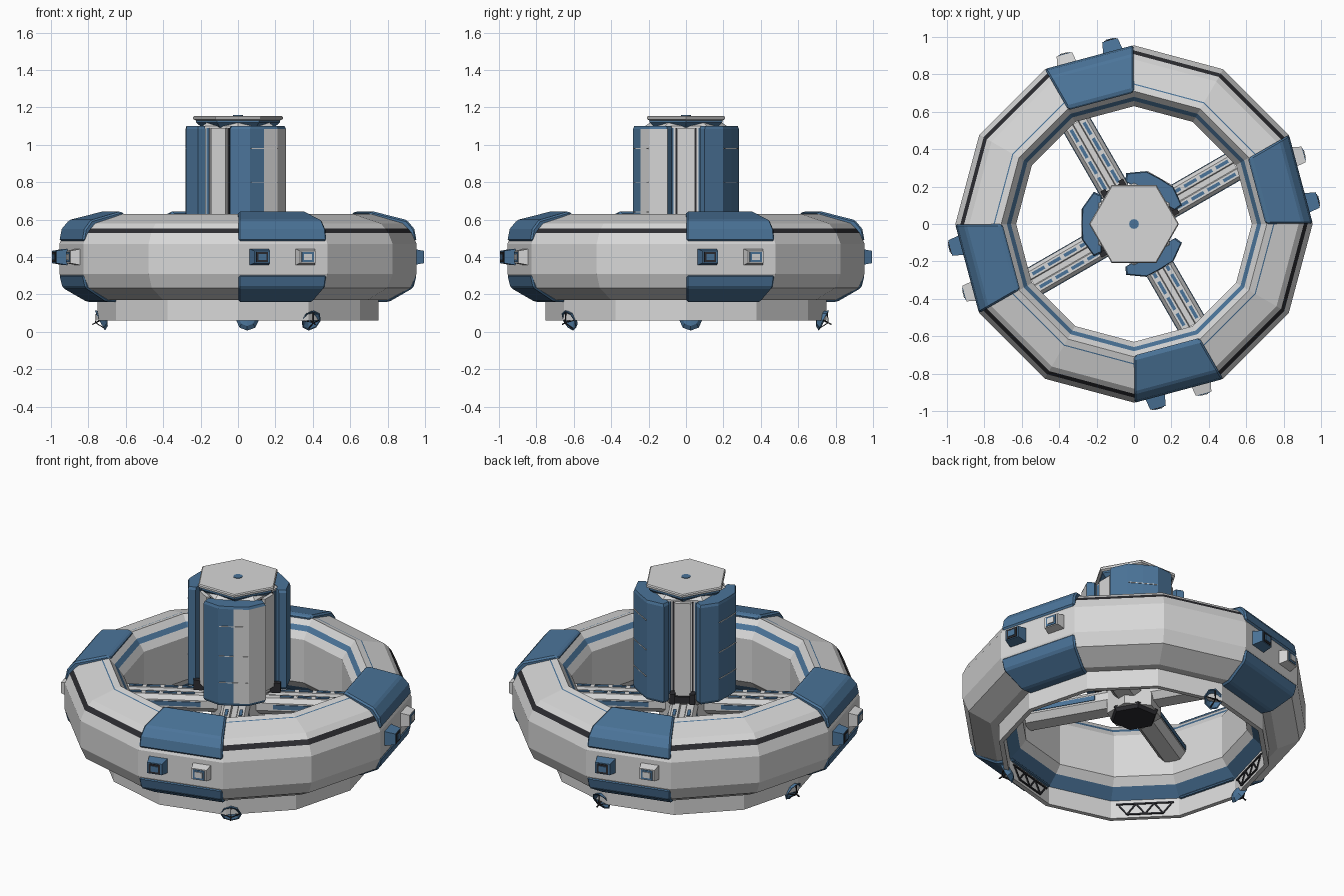
import bpy, bmesh, math
from mathutils import Matrix, Vector

if "Cube" in bpy.data.objects:
    bpy.data.objects.remove(bpy.data.objects["Cube"])


def material(name, rgb):
    m = bpy.data.materials.new(name)
    m.diffuse_color = (*rgb, 1)
    m.use_nodes = True
    m.node_tree.nodes["Principled BSDF"].inputs["Base Color"].default_value = m.diffuse_color
    return m


MATS = [material("light_grey", (0.68, 0.68, 0.68)),
        material("steel_blue", (0.07, 0.175, 0.32)),
        material("charcoal", (0.025, 0.025, 0.03))]
L, B, D = 0, 1, 2


def finish(name, bm, mat=None, angle=0, bevel=0):
    """Turn a bmesh into an object, rotated about z by angle (degrees)."""
    bmesh.ops.recalc_face_normals(bm, faces=bm.faces)
    if mat is not None:
        for f in bm.faces:
            f.material_index = mat
    bm.transform(Matrix.Rotation(math.radians(angle), 4, 'Z'))
    me = bpy.data.meshes.new(name)
    bm.to_mesh(me)
    bm.free()
    for m in MATS:
        me.materials.append(m)
    ob = bpy.data.objects.new(name, me)
    bpy.context.collection.objects.link(ob)
    if bevel:
        b = ob.modifiers.new("bevel", 'BEVEL')
        b.width, b.segments = bevel, 1
    return ob


def loft(bm, sections):
    """Skin matching closed loops of points and cap both ends."""
    loops = [[bm.verts.new(p) for p in s] for s in sections]
    n = len(loops[0])
    for a, b in zip(loops, loops[1:]):
        for i in range(n):
            j = (i + 1) % n
            bm.faces.new((a[i], a[j], b[j], b[i]))
    bm.faces.new(loops[0])
    bm.faces.new(loops[-1])


def box(name, x, y, z, mat, angle=0, taper=0.0, bevel=0):
    """Box from (lo, hi) ranges; x is radial, y tangential; taper shrinks the outer end."""
    bm = bmesh.new()
    secs = []
    for xx, s in ((x[0], 0), (x[1], taper)):
        secs.append([(xx, y[0] + s, z[0] + s), (xx, y[1] - s, z[0] + s),
                     (xx, y[1] - s, z[1] - s), (xx, y[0] + s, z[1] - s)])
    loft(bm, secs)
    return finish(name, bm, mat, angle, bevel)


def hexagon(name, levels, mat, angle=0, sides=6):
    """Stack of regular polygons given as (radius, z)."""
    bm = bmesh.new()
    loft(bm, [[(r * math.cos(2 * math.pi * i / sides), r * math.sin(2 * math.pi * i / sides), z)
               for i in range(sides)] for r, z in levels])
    return finish(name, bm, mat, angle)


def bar(name, p, q, w, mat, angle):
    """Thin square bar between two points."""
    p, q = Vector(p), Vector(q)
    d = q - p
    bm = bmesh.new()
    bmesh.ops.create_cube(bm, size=1, matrix=Matrix.Translation((p + q) / 2)
                          @ d.to_track_quat('Z', 'Y').to_matrix().to_4x4()
                          @ Matrix.Diagonal((w, w, d.length, 1)))
    return finish(name, bm, mat, angle)


# Twelve-sided habitat ring with lower skirt: (radius, z, colour of the face to the next point)
RING = [(0.955, 0.31, L), (0.955, 0.47, L), (0.928, 0.528, D), (0.908, 0.553, L), (0.88, 0.58, L),
        (0.751, 0.618, B), (0.745, 0.62, L), (0.71, 0.63, L), (0.68, 0.595, B), (0.658, 0.57, L),
        (0.63, 0.53, L), (0.63, 0.27, L), (0.665, 0.225, B), (0.725, 0.17, L), (0.725, 0.06, L),
        (0.752, 0.06, L), (0.752, 0.17, L), (0.80, 0.17, L), (0.922, 0.235, L)]
bm = bmesh.new()
rows = []
for k in range(12):
    a = math.radians(30 * k)
    rows.append([bm.verts.new((r * math.cos(a), r * math.sin(a), z)) for r, z, _ in RING])
for k in range(12):
    p, q = rows[k], rows[(k + 1) % 12]
    for i in range(len(RING)):
        j = (i + 1) % len(RING)
        bm.faces.new((p[i], q[i], q[j], p[j])).material_index = RING[i][2]
finish("habitat_ring", bm)

# Raised armour plates over four of the ring segments, above and below
UPPER = [(0.958, 0.485), (0.945, 0.55), (0.905, 0.598), (0.72, 0.645), (0.695, 0.625),
         (0.74, 0.60), (0.90, 0.54), (0.92, 0.485)]
LOWER = [(0.958, 0.305), (0.94, 0.235), (0.81, 0.16), (0.70, 0.16), (0.73, 0.19),
         (0.80, 0.19), (0.90, 0.25), (0.93, 0.305)]
for k in range(4):
    mid = 15 + 90 * k
    for name, prof in (("upper_ring_plate", UPPER), ("lower_ring_plate", LOWER)):
        bm = bmesh.new()
        loft(bm, [[(r * math.cos(s), r * math.sin(s), z) for r, z in prof]
                  for s in (math.radians(-14.9), math.radians(14.9))])
        finish(name, bm, B, mid, 0.01)
    # Docking boxes with inset fronts
    for t, c, out in ((-0.13, B, 0.982), (0.125, L, 0.972)):
        box("docking_box", (0.91, out), (t - 0.055, t + 0.055), (0.355, 0.445), c, mid, 0.012)
        box("docking_box_frame", (out - 0.01, out + 0.004), (t - 0.033, t + 0.033), (0.372, 0.428), D if c == B else B, mid)
        box("docking_box_hatch", (out - 0.01, out + 0.008), (t - 0.022, t + 0.022), (0.383, 0.417), c, mid)

# Spokes with blue slots and side stripes
for k in range(4):
    a = 30 + 90 * k
    bm = bmesh.new()
    sec = [(-0.045, 0.35), (0.045, 0.35), (0.078, 0.385), (0.078, 0.43), (0.06, 0.455), (0.02, 0.455),
           (0.015, 0.44), (-0.015, 0.44), (-0.02, 0.455), (-0.06, 0.455), (-0.078, 0.43), (-0.078, 0.385)]
    loft(bm, [[(x, y, z) for y, z in sec] for x in (0.10, 0.625)])
    finish("spoke", bm, L, a)
    for s in (-1, 1):
        for i in range(4):
            x = 0.235 + 0.098 * i
            box("spoke_slot", (x, x + 0.075), (s * 0.04 - 0.009, s * 0.04 + 0.009), (0.45, 0.459), B, a)
        box("spoke_side_stripe", (0.2, 0.62), (s * 0.078 - 0.004, s * 0.078 + 0.004), (0.395, 0.422), B, a)
    # Dark clamp where the spoke meets the hub
    box("hub_clamp", (0.15, 0.225), (-0.065, 0.065), (0.49, 0.53), D, a)
    for s in (-1, 1):
        box("hub_clamp_tooth", (0.19, 0.24), (s * 0.055 - 0.015, s * 0.055 + 0.015), (0.49, 0.55), D, a)

# Central hub
hexagon("hub_core", [(0.15, 0.30), (0.15, 0.44), (0.22, 0.50), (0.22, 1.10), (0.19, 1.12)], L, 30)
hexagon("hub_base", [(0.125, 0.28), (0.14, 0.31)], D)
hexagon("hub_neck", [(0.19, 1.09), (0.225, 1.12), (0.225, 1.13)], B)
hexagon("hub_cap", [(0.225, 1.13), (0.24, 1.137), (0.24, 1.149), (0.234, 1.155)], L)
hexagon("cap_light", [(0.026, 1.15), (0.026, 1.158)], B, 0, 12)

for k in range(3):
    a = 60 + 120 * k
    # Folded blue hub panel; half of one is grey
    sec = [(0.175, -0.155), (0.215, -0.172), (0.277, -0.085), (0.28, 0.0), (0.277, 0.085),
           (0.215, 0.172), (0.175, 0.155)]
    bm = bmesh.new()
    loft(bm, [[((x - 0.2) * s + 0.2, y * s, z) for x, y in sec]
              for z, s in ((0.50, 0.95), (0.515, 1), (1.085, 1), (1.10, 0.95))])
    for f in bm.faces:
        c = f.calc_center_median()
        f.material_index = L if (a == 300 and 0.02 < c.y < 0.15 and c.x > 0.24 and 0.52 < c.z < 1.08) else B
    finish("hub_panel", bm, None, a)
    for z in (0.64, 0.80, 0.98):
        box("panel_seam", (0.27, 0.282), (-0.08, 0.08), (z - 0.002, z + 0.002), L, a)
    # Ribbed column between the panels
    b = a + 60
    box("hub_column", (0.17, 0.212), (-0.045, 0.045), (0.53, 1.09), L, b)
    for s in (-1, 1):
        box("hub_column_stripe", (0.185, 0.195), (s * 0.075 - 0.008, s * 0.075 + 0.008), (0.53, 1.09), B, b)
        box("hub_column_groove", (0.185, 0.194), (s * 0.053 - 0.004, s * 0.053 + 0.004), (0.53, 1.09), D, b)

# Dark trusses on the inside of the skirt
N = 0.698
for k in range(6):
    a = 45 + 60 * k
    bar("truss_top", (N, -0.16, 0.145), (N, 0.16, 0.145), 0.009, D, a)
    bar("truss_bottom", (N, -0.1, 0.08), (N, 0.1, 0.08), 0.009, D, a)
    pts = [(-0.15, 0.145), (-0.1, 0.08), (-0.05, 0.145), (0, 0.08), (0.05, 0.145), (0.1, 0.08), (0.15, 0.145)]
    for p, q in zip(pts, pts[1:]):
        bar("truss_brace", (N, *p), (N, *q), 0.008, D, a)

# Three dish antennas under the ring, tilted outwards and down
for a in (-58, 86, 178):
    M = Matrix.Translation((0.735, 0, 0.062)) @ Matrix.Rotation(math.radians(90 + 27), 4, 'Y')
    bm = bmesh.new()
    loft(bm, [[(r * math.cos(math.pi * i / 4), r * math.sin(math.pi * i / 4), z) for i in range(8)]
              for r, z in ((0.02, -0.032), (0.045, -0.02), (0.06, 0.004), (0.053, 0.004), (0.015, -0.022))])
    bm.transform(M)
    finish("dish", bm, B, a)
    bar("dish_feed", M @ Vector((0, 0, -0.02)), M @ Vector((0, 0, 0.05)), 0.006, D, a)
    for s in (-1, 1):
        bar("dish_strut", M @ Vector((0, s * 0.05, 0)), M @ Vector((0, 0, 0.03)), 0.005, D, a)
        bar("dish_strut", M @ Vector((s * 0.05, 0, 0)), M @ Vector((0, 0, 0.03)), 0.005, D, a)
